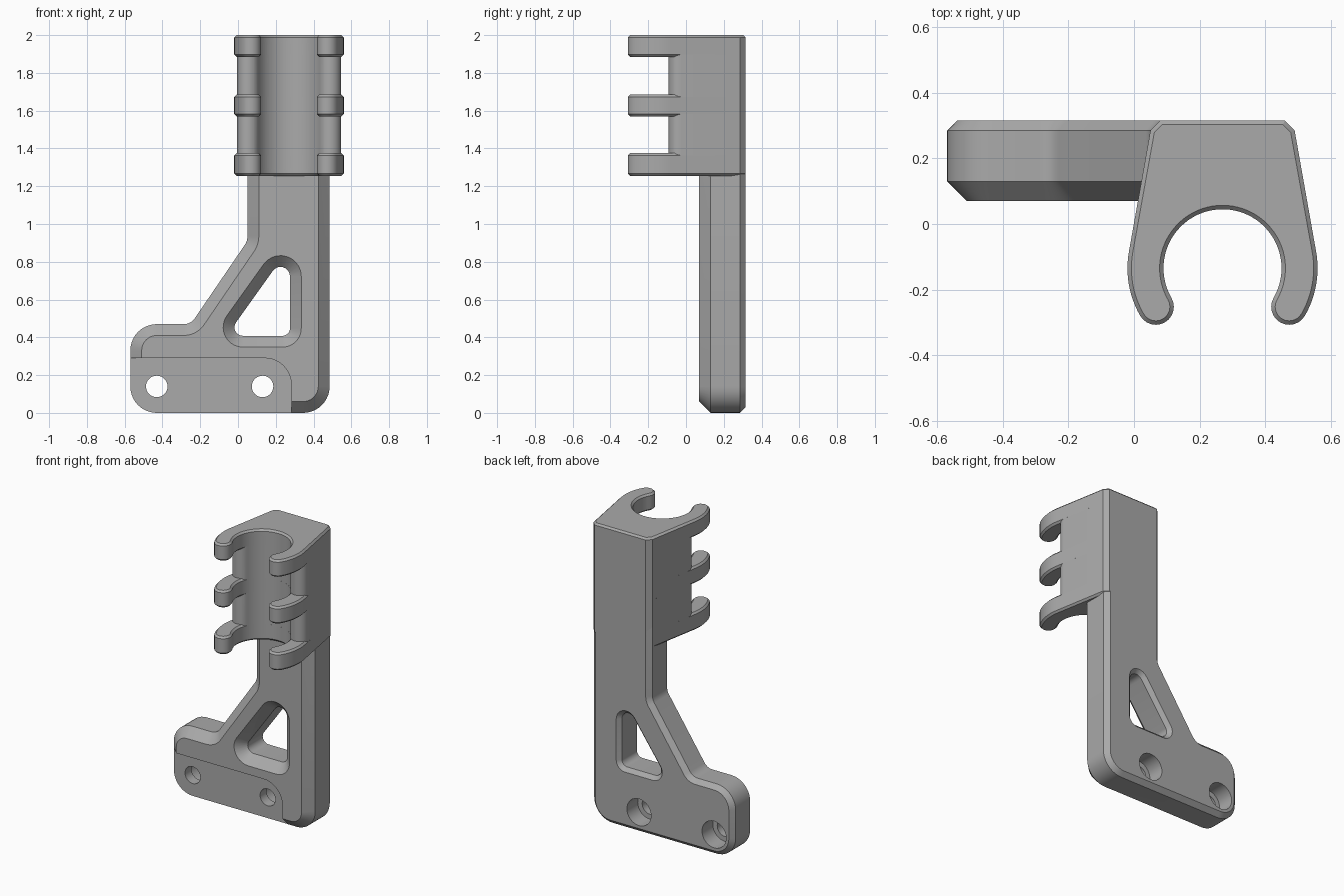
import bpy, bmesh
from math import radians, cos, sin, tan
from mathutils import Vector, Matrix

cube = bpy.data.objects.get("Cube")
if cube:
    bpy.data.objects.remove(cube, do_unlink=True)

GREY = (0.40, 0.40, 0.40, 1)
mat = bpy.data.materials.new("plain grey")
mat.use_nodes = True
mat.diffuse_color = GREY
mat.node_tree.nodes["Principled BSDF"].inputs["Base Color"].default_value = GREY

CENTRE = Vector((0.27, -0.135))   # axis of the clamp bore
SIDE = 10.7                       # direction the clamp flanks face, degrees


def arc(c, r, a0, a1, n=12):
    """Points on an arc, angles in degrees."""
    angles = [radians(a0 + (a1 - a0) * i / n) for i in range(n + 1)]
    return [Vector((c[0] + r * cos(a), c[1] + r * sin(a))) for a in angles]


def rounded(corners, d=0.0, n=10):
    """Counter-clockwise polygon of (x, z, radius), inset by d and filleted."""
    pts = [Vector(c[:2]) for c in corners]
    out = []
    for i, p in enumerate(pts):
        e1 = (p - pts[i - 1]).normalized()
        e2 = (pts[(i + 1) % len(pts)] - p).normalized()
        n1, n2 = Vector((-e1.y, e1.x)), Vector((-e2.y, e2.x))
        turn = e2.angle_signed(e1)
        s = 1 if turn > 0 else -1
        r = max(corners[i][2] - s * d, 0.002)
        corner = p + (n1 + n2) * (d / (1 + n1.dot(n2)))
        c = corner - e1 * r * tan(abs(turn) / 2) + n1 * r * s
        for k in range(n + 1):
            out.append(c + Matrix.Rotation(turn * k / n, 2) @ (n1 * -s * r))
    return out


def loft(name, layers, axis):
    """Solid through matching outlines stacked along y or z."""
    bm = bmesh.new()
    rings = []
    for h, pts in layers:
        rings.append([bm.verts.new((p.x, h, p.y) if axis == "y" else (p.x, p.y, h)) for p in pts])
    for a, b in zip(rings, rings[1:]):
        for i in range(len(a)):
            j = (i + 1) % len(a)
            bm.faces.new((a[i], a[j], b[j], b[i]))
    bm.faces.new(rings[0])
    bm.faces.new(rings[-1])
    bmesh.ops.recalc_face_normals(bm, faces=bm.faces)
    mesh = bpy.data.meshes.new(name)
    bm.to_mesh(mesh)
    bm.free()
    mesh.materials.append(mat)
    obj = bpy.data.objects.new(name, mesh)
    bpy.context.collection.objects.link(obj)
    return obj


def combine(obj, other, operation):
    """Apply a boolean and drop the helper."""
    mod = obj.modifiers.new("boolean", "BOOLEAN")
    mod.operation, mod.object, mod.solver = operation, other, "EXACT"
    bpy.context.view_layer.objects.active = obj
    bpy.ops.object.modifier_apply(modifier=mod.name)
    bpy.data.objects.remove(other, do_unlink=True)


def clamp_outline(tip, radius, d=0.0):
    """Jaw section: flanks, rounded tips at angle tip, round bore."""
    half = [Vector((0.19 - d / 2, 0.45 - d)), Vector((0.22 - d, 0.42 - d / 2))]
    if tip < SIDE:
        half += arc((0, 0), 0.29 - d, SIDE, tip)[:-1]
    reach = 0.18 + radius
    c = (reach * cos(radians(tip)), reach * sin(radians(tip)))
    half += arc(c, radius - d, min(SIDE, tip), tip - 180)[:-1]
    half += arc((0, 0), 0.18 + d, tip, 90, 24)
    mirrored = [Vector((-p.x, p.y)) for p in reversed(half[:-1])]
    return [CENTRE + p for p in half + mirrored]


# Bracket: stem and foot with a wide front chamfer and a narrow back one
body = [(-0.57, 0, 0.14), (0.485, 0, 0.14), (0.485, 1.4, 0), (0.05, 1.4, 0),
        (0.05, 0.91, 0.08), (-0.25, 0.47, 0.07), (-0.57, 0.47, 0.14)]
bracket = loft("bracket", [(y, rounded(body, d)) for y, d in
                           ((0.07, 0.06), (0.13, 0), (0.285, 0), (0.315, 0.03))], "y")

# Triangular window, chamfered on both faces
window = [(-0.061, 0.408, 0.045), (0.275, 0.408, 0.04), (0.275, 0.879, 0.05)]
combine(bracket, loft("window_cutter", [(y, rounded(window, -d)) for y, d in
        ((0.06, 0.07), (0.13, 0), (0.29, 0), (0.325, 0.035))], "y"), "DIFFERENCE")

# Recessed mounting pad on the foot
pad = [(-0.7, -0.1, 0), (0.282, -0.1, 0), (0.282, 0.29, 0.14), (-0.7, 0.29, 0)]
combine(bracket, loft("pad_cutter", [(y, rounded(pad)) for y in (0, 0.131)], "y"), "DIFFERENCE")

# Counterbored bolt holes
for x in (-0.43, 0.13):
    for r, y0, y1 in ((0.057, 0, 0.3), (0.09, 0.2, 0.4)):
        ring = arc((x, 0.14), r, 0, 360, 32)[:-1]
        combine(bracket, loft("bolt_cutter", [(y0, ring), (y1, ring)], "y"), "DIFFERENCE")

# Clamp: short-jawed core joined to three pairs of long hooks
core = clamp_outline(25, 0.059)
clamp = loft("clamp", [(z, core) for z in (1.3, 1.95)], "z")
BEVEL = 0.012
for z0, z1 in ((1.255, 1.375), (1.57, 1.685), (1.885, 2.0)):
    layers = [(z0, BEVEL), (z0 + BEVEL, 0), (z1 - BEVEL, 0), (z1, BEVEL)]
    hook = loft("hook", [(z, clamp_outline(-30, 0.055, d)) for z, d in layers], "z")
    combine(clamp, hook, "UNION")

# Smooth the curves, keep chamfers crisp
for obj in (bracket, clamp):
    bpy.ops.object.select_all(action="DESELECT")
    obj.select_set(True)
    bpy.context.view_layer.objects.active = obj
    bpy.ops.object.shade_smooth_by_angle(angle=radians(25))
